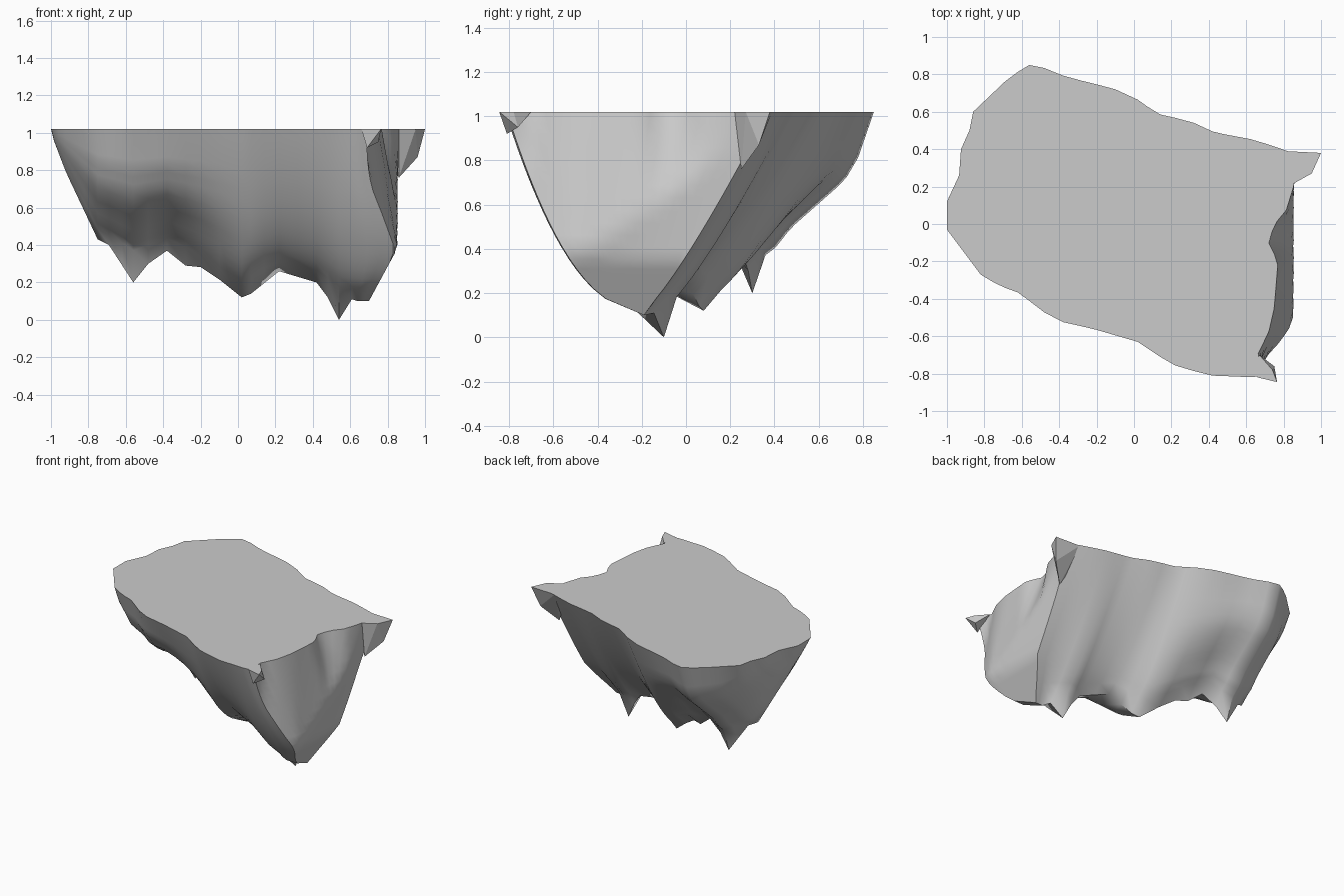
import bpy, bmesh, math

if "Cube" in bpy.data.objects:
    bpy.data.objects.remove(bpy.data.objects["Cube"])

TOP = 1.02

# Outline and underside curves: (x, value) pairs, read by straight interpolation
FRONT = [(-1, -.03), (-.82, -.27), (-.72, -.33), (-.61, -.37), (-.5, -.46), (-.4, -.52),
         (-.22, -.56), (.02, -.63), (.2, -.75), (.4, -.81), (.66, -.82), (.85, -.81)]
BACK = [(-1, .12), (-.935, .26), (-.925, .4), (-.88, .5), (-.86, .6), (-.66, .79), (-.56, .85),
        (-.46, .83), (-.35, .78), (-.25, .76), (-.1, .72), (.03, .66), (.12, .59), (.3, .55),
        (.43, .49), (.64, .45), (.85, .37)]
KEEL_Y = [(-1, .05), (-.72, .25), (-.56, .3), (-.3, .24), (.02, .08), (.22, 0), (.54, -.1), (.7, -.19)]
BASE_Z = [(-1, TOP), (-.985, .96), (-.9, .77), (-.75, .45), (-.66, .4), (-.56, .33), (-.38, .4),
          (-.2, .31), (.02, .16), (.22, .27), (.42, .22), (.54, .13), (.7, .12)]
TIP_Z = [(-1, TOP), (-.985, .96), (-.92, .79), (-.75, .43), (-.69, .4), (-.56, .2), (-.48, .3),
         (-.38, .37), (-.28, .29), (-.18, .28), (.02, .12), (.07, .14), (.22, .26), (.42, .2),
         (.48, .12), (.54, 0), (.62, .11), (.7, .10)]
FRONT_BULGE = [(-1, 2.4), (-.6, 2), (-.2, 1.9), (0, 2), (.7, 2.2)]
BACK_BULGE = [(-1, 2.4), (-.75, 2.1), (-.5, 1.85), (0, 1.4), (.4, 1.25), (.85, 1.2)]
# Undercut ledge on the left half: inward share at each depth share, and its strength along x
FRONT_LEDGE = [(0, 0), (.3, .11), (.5, .24), (.62, .38), (.72, .55), (.85, .74), (1, 1)]
BACK_LEDGE = [(0, 0), (.3, .13), (.45, .24), (.76, .68), (.9, .82), (1, 1)]
LEDGE = [(-1, 0), (-.8, .8), (-.65, 1), (-.4, 1), (0, 0)]
# Right rim: x at each y
RIM = [(-.84, .70), (-.7, .66), (-.58, .72), (-.45, .75), (-.2, .77), (-.1, .72), (0, .75),
       (.06, .81), (.22, .86), (.4, .88)]
SHOULDER = [(-.85, .70), (-.75, .745), (-.65, .80), (-.5, .855), (.2, .855), (.4, .87)]

STATIONS = [-1, -.985, -.96, -.935, -.925, -.9, -.88, -.86, -.82, -.75, -.69, -.62, -.56, -.48, -.38,
            -.28, -.2, -.1, .02, .07, .14, .22, .32, .42, .48, .54, .62, .7, .78, .85]
LEVELS = [0, .06, .12, .18, .24, .3, .37, .43, .5, .56, .62, .68, .74, .79, .84, .89, .94]
CAP = 20


def lerp(curve, x):
    if x <= curve[0][0]:
        return curve[0][1]
    for (a, u), (b, v) in zip(curve, curve[1:]):
        if x <= b:
            return u + (v - u) * (x - a) / (b - a)
    return curve[-1][1]


def place(x, y, z):
    """Bend the right end to follow its rim and shoulder."""
    if x > .6:
        ridge = min(.86, max(.38, .35 + (y + .5) * .71))
        side = lerp(SHOULDER, y)
        reach = lerp([(.1, .70), (.35, side - .02), (ridge, side), (TOP, lerp(RIM, y))], z)
        x = .6 + (x - .6) * (reach - .6) / .25
    return x, y, z


def inward(x, t, bulge, ledge):
    """Share of the way from rim to keel at depth share t."""
    smooth = 1 - (1 - t) ** (1 / lerp(bulge, x))
    return smooth + (lerp(ledge, t) - smooth) * lerp(LEDGE, x)


def section(x):
    """Rows of (front y, back y, z) at one station, then the lowest point."""
    yf, yb, yk, zb = (lerp(c, x) for c in (FRONT, BACK, KEEL_Y, BASE_Z))
    rows = []
    for t in LEVELS:
        sf = inward(x, t, FRONT_BULGE, FRONT_LEDGE)
        sb = inward(x, t, BACK_BULGE, BACK_LEDGE)
        rows.append((yf + (yk - yf) * sf, yb + (yk - yb) * sb, TOP + (zb - TOP) * t))
    return rows, (yk, lerp(TIP_Z, x))


def finish(bm, name, mat):
    bmesh.ops.remove_doubles(bm, verts=bm.verts, dist=.0005)
    bmesh.ops.recalc_face_normals(bm, faces=bm.faces)
    mesh = bpy.data.meshes.new(name)
    bm.to_mesh(mesh)
    bm.free()
    mesh.materials.append(mat)
    obj = bpy.data.objects.new(name, mesh)
    bpy.context.collection.objects.link(obj)
    return obj


grey = bpy.data.materials.new("stone grey")
grey.diffuse_color = (.6, .6, .6, 1)
grey.use_nodes = True
grey.node_tree.nodes["Principled BSDF"].inputs["Base Color"].default_value = grey.diffuse_color

# Rock body: lofted underside
bm = bmesh.new()
loops = []
for x in STATIONS:
    rows, (yk, zk) = section(x)
    pts = [(x, f, z) for f, b, z in rows] + [(x, yk, zk)] + [(x, b, z) for f, b, z in reversed(rows)]
    loops.append([bm.verts.new(place(*p)) for p in pts])
for a, b in zip(loops, loops[1:]):
    for i in range(len(a) - 1):
        bm.faces.new((a[i], a[i + 1], b[i + 1], b[i]))

# Right end wall
last = loops[-1]
rows, _ = section(STATIONS[-1])
grid = []
for i, (f, b, z) in enumerate(rows):
    mid = [bm.verts.new(place(STATIONS[-1], f + (b - f) * k / CAP, z)) for k in range(1, CAP)]
    grid.append([last[i]] + mid + [last[-1 - i]])
for a, b in zip(grid, grid[1:]):
    for k in range(CAP):
        bm.faces.new((a[k], a[k + 1], b[k + 1], b[k]))
for k in range(CAP):
    bm.faces.new((grid[-1][k], grid[-1][k + 1], last[len(LEVELS)]))

# Flat top
bm.faces.new([l[0] for l in loops] + grid[0][1:-1] + [l[-1] for l in reversed(loops)])
body = finish(bm, "rock_body", grey)
bpy.context.view_layer.objects.active = body
body.select_set(True)
bpy.ops.object.shade_smooth_by_angle(angle=math.radians(60))


# Jagged lips at the two right corners
def lip(name, pts):
    hull = bmesh.new()
    for p in pts:
        hull.verts.new(p)
    bmesh.ops.convex_hull(hull, input=hull.verts)
    finish(hull, name, grey)


lip("back_corner_lip", [(1, .38, TOP), (.95, .27, TOP), (.86, .22, TOP), (.8, .39, TOP), (.92, .36, TOP),
                        (.96, .33, .87), (.86, .25, .76), (.82, .28, .84)])
lip("front_corner_lip", [(.765, -.845, TOP), (.66, -.82, TOP), (.67, -.7, TOP), (.74, -.78, TOP),
                         (.69, -.81, .92), (.75, -.76, .95)])
